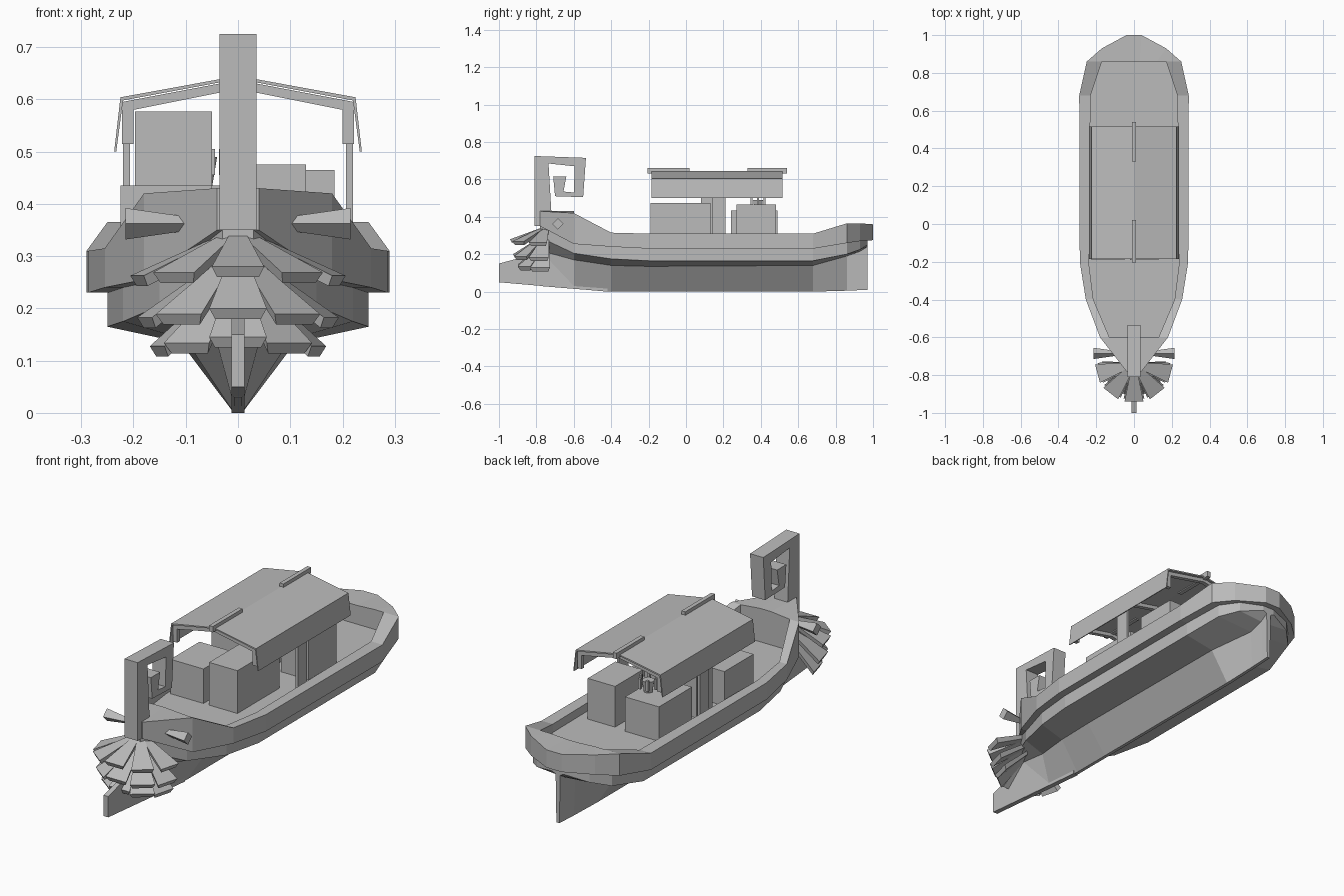
import bpy, bmesh
from math import radians, sin, cos
from mathutils import Vector, Matrix

cube = bpy.data.objects.get("Cube")
if cube:
    bpy.data.objects.remove(cube)

grey = bpy.data.materials.new("plain_grey")
grey.use_nodes = True
COLOUR = (0.5, 0.5, 0.5, 1)
grey.diffuse_color = COLOUR
grey.node_tree.nodes["Principled BSDF"].inputs["Base Color"].default_value = COLOUR


def finish(name, bm):
    bmesh.ops.remove_doubles(bm, verts=bm.verts[:], dist=0.0005)
    bmesh.ops.dissolve_degenerate(bm, edges=bm.edges[:], dist=0.0005)
    bmesh.ops.recalc_face_normals(bm, faces=bm.faces[:])
    mesh = bpy.data.meshes.new(name)
    bm.to_mesh(mesh)
    bm.free()
    mesh.materials.append(grey)
    obj = bpy.data.objects.new(name, mesh)
    bpy.context.collection.objects.link(obj)
    return obj


def solid(bm, ring_a, ring_b):
    """Close two matching rings of points into a solid."""
    a = [bm.verts.new(p) for p in ring_a]
    b = [bm.verts.new(p) for p in ring_b]
    bm.faces.new(a)
    bm.faces.new(b[::-1])
    for i in range(len(a)):
        j = (i + 1) % len(a)
        bm.faces.new((a[i], b[i], b[j], a[j]))


def along_x(name, pts, x0, x1):
    bm = bmesh.new()
    solid(bm, [(x0, y, z) for y, z in pts], [(x1, y, z) for y, z in pts])
    return finish(name, bm)


def along_y(name, half, y0, y1):
    """Symmetric cross-section given as its upper and lower right half."""
    upper, lower = half
    pts = upper + lower[::-1] + [(-x, z) for x, z in lower[1:]] + [(-x, z) for x, z in upper[:0:-1]]
    bm = bmesh.new()
    solid(bm, [(x, y0, z) for x, z in pts], [(x, y1, z) for x, z in pts])
    return finish(name, bm)


def box(name, x0, x1, y0, y1, z0, z1):
    return along_x(name, [(y0, z0), (y1, z0), (y1, z1), (y0, z1)], x0, x1)


# Hull stations: y, rail outer x, inner x, rail top, rail bottom, hull x, hull z, chine x, chine z, keel z
stations = [
    (-.78, .04, .03, .43, .35, .03, .29, .012, .22, .03),
    (-.60, .18, .13, .42, .255, .15, .205, .05, .17, .015),
    (-.40, .255, .215, .315, .24, .22, .175, .1, .14, 0),
    (-.20, .287, .24, .31, .23, .25, .165, .11, .135, 0),
    (.68, .29, .23, .31, .23, .25, .165, .1, .14, 0),
    (.86, .25, .17, .365, .26, .21, .2, .015, .19, .005),
    (.93, .17, .12, .365, .27, .14, .225, .012, .215, .008),
    (1.0, .04, .03, .36, .275, .03, .25, .012, .24, .01),
]


def section(s, width=1):
    y, xo, xi, zt, zr, xh, zh, xc, zc, zk = s
    iy = max(-.6, min(.86, y))
    hy = min(y, .97)
    pts = [(0, iy, .27), (xi, iy, .27), (xi, iy, zt), (xo, y, zt), (xo, y, zr),
           (xh, hy, zr), (xh, hy, zh), (xc, hy, zc), (.008, hy, zk), (0, hy, zk)]
    return [(x * width, yy, z) for x, yy, z in pts]


bm = bmesh.new()
rings = [section(stations[0], 0)] + [section(s) for s in stations] + [section(stations[-1], 0)]
rows = [[bm.verts.new(p) for p in r] for r in rings]
for r0, r1 in zip(rows, rows[1:]):
    for i in range(len(r0) - 1):
        bm.faces.new((r0[i], r0[i + 1], r1[i + 1], r1[i]))
bmesh.ops.remove_doubles(bm, verts=bm.verts[:], dist=.0005)
bmesh.ops.mirror(bm, geom=bm.verts[:] + bm.edges[:] + bm.faces[:], axis='X', merge_dist=.0005)
finish("hull", bm)

# Bow blade and scrolled prow post
along_x("bow_ram", [(-1, .05), (-1, .15), (-.85, .19), (-.7, .25), (-.42, .13), (-.42, 0)], -.012, .012)
along_x("prow_scroll", [
    (-.81, .35), (-.81, .725), (-.535, .715), (-.55, .505), (-.70, .51), (-.71, .615),
    (-.64, .615), (-.655, .535), (-.6, .53), (-.595, .67), (-.735, .685), (-.72, .43), (-.7, .35)],
    -.035, .035)

# Side pegs at the bow, flaring outwards
for side, label in ((1, "left"), (-1, "right")):
    bm = bmesh.new()
    rings = []
    for x, r in ((.06, .008), (.215, .03)):
        rings.append([(side * x, -.685 + r * dy, .362 + r * dz)
                      for dy, dz in ((1, 0), (0, 1), (-1, 0), (0, -1))])
    solid(bm, *rings)
    finish(label + "_bow_peg", bm)

# Fan of layered petals below the prow
tiers = [(.35, .28, .2, .05), (.31, .2, .185, .055), (.27, .145, .16, .055)]
for t, (z0, z1, reach, half) in enumerate(tiers):
    bm = bmesh.new()
    for angle in (-75, -38, 0, 38, 75):
        turn = Matrix.Translation((0, -.74, 0)) @ Matrix.Rotation(radians(angle), 4, 'Z')
        drop = .018 * abs(sin(radians(angle)))
        root = [(-.012, -.01, z0), (.012, -.01, z0), (.012, -.01, z0 - .02), (-.012, -.01, z0 - .02)]
        tip = [(-half, -reach, z1 - drop), (half, -reach, z1 - drop),
               (half * .8, -reach + .01, z1 - drop - .02), (-half * .8, -reach + .01, z1 - drop - .02)]
        solid(bm, [turn @ Vector(p) for p in root], [turn @ Vector(p) for p in tip])
    finish("prow_petals_%d" % (t + 1), bm)

# Canopy, ridge beam, rafters and posts
along_y("canopy", ([(0, .645), (.225, .604), (.237, .5)], [(0, .639), (.22, .598), (.233, .5)]), -.185, .515)
for name, y0, y1 in (("front", -.205, .02), ("rear", .33, .54)):
    box(name + "_ridge_beam", -.01, .01, y0, y1, .632, .66)
for name, y in (("front", -.175), ("middle", .15), ("rear", .485)):
    along_y(name + "_rafter", ([(0, .637), (.222, .595), (.222, .515)],
                               [(0, .62), (.2, .58), (.2, .515)]), y, y + .02)
for side, label in ((1, "left"), (-1, "right")):
    box(label + "_canopy_post", side * .207, side * .22, .14, .21, .27, .58)

# Cargo on the deck
box("front_left_crate", -.02, .13, -.19, .13, .27, .475)
box("front_right_crate", -.225, -.05, -.19, .03, .27, .435)
box("cabinet", -.197, -.05, .08, .2, .27, .577)
box("rear_left_crate", .04, .185, .27, .48, .27, .465)
box("rear_right_crate", -.2, -.02, .24, .49, .27, .435)

# Small spoked winch on the rear crate
bm = bmesh.new()
centre = Vector((-.07, .385, 0))
outline = [(cos(radians(a)), sin(radians(a))) for a in range(0, 360, 60)]
solid(bm, [centre + Vector((.02 * c, .02 * s, .43)) for c, s in outline],
      [centre + Vector((.03 * c, .03 * s, .49)) for c, s in outline])
finish("winch_drum", bm)
for i, (c, s) in enumerate(outline):
    p = centre + Vector((.04 * c, .04 * s, 0))
    box("winch_spoke_%d" % (i + 1), p.x - .006, p.x + .006, p.y - .006, p.y + .006, .455, .505)
